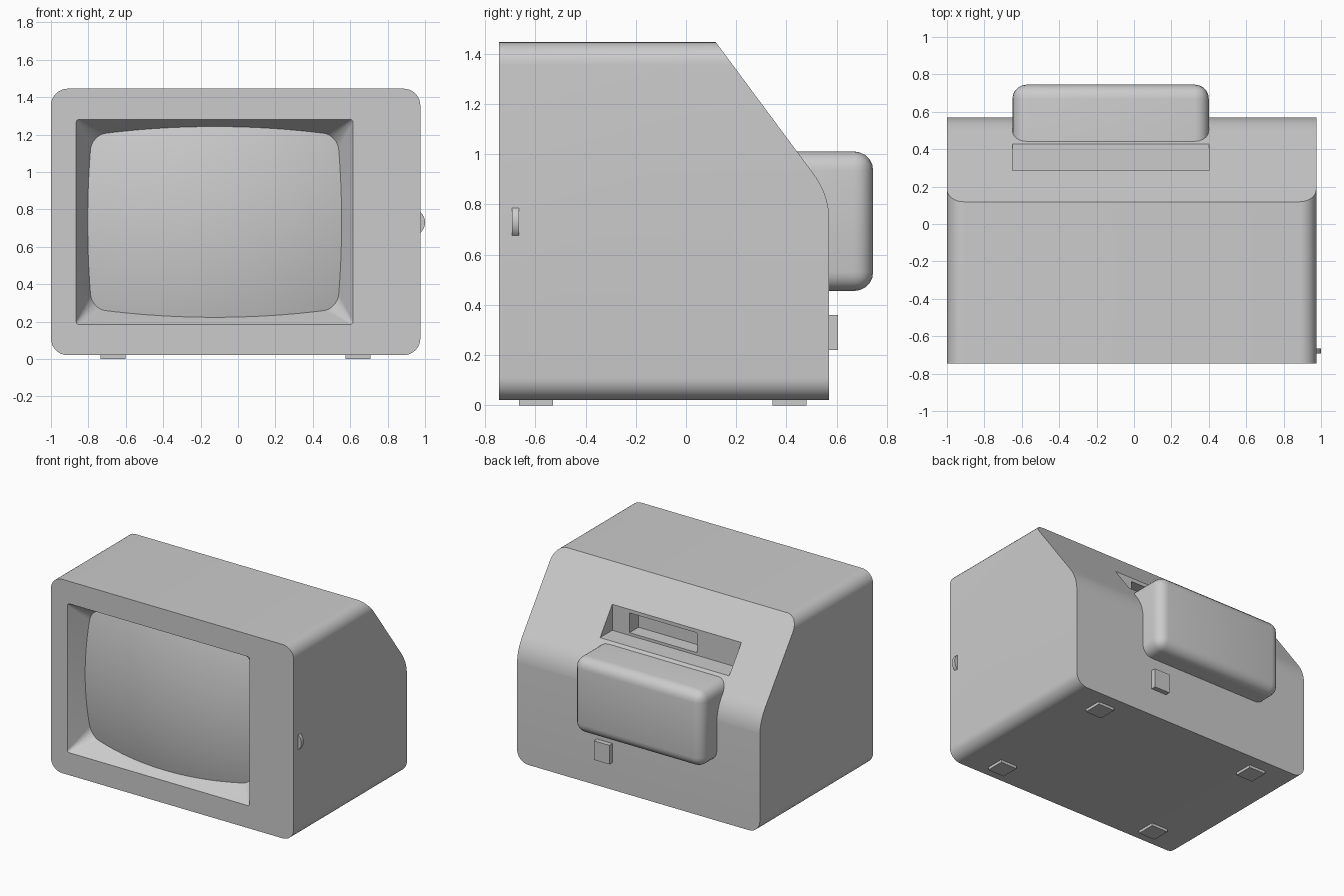
import bpy, bmesh, math
from mathutils import Vector

if "Cube" in bpy.data.objects:
    bpy.data.objects.remove(bpy.data.objects["Cube"], do_unlink=True)

grey = bpy.data.materials.new("light_grey_plastic")
grey.use_nodes = True
grey.diffuse_color = (0.6, 0.6, 0.6, 1)
grey.node_tree.nodes["Principled BSDF"].inputs["Base Color"].default_value = (0.6, 0.6, 0.6, 1)


def finish(name, bm):
    bmesh.ops.recalc_face_normals(bm, faces=bm.faces)
    mesh = bpy.data.meshes.new(name)
    bm.to_mesh(mesh)
    bm.free()
    mesh.materials.append(grey)
    ob = bpy.data.objects.new(name, mesh)
    bpy.context.collection.objects.link(ob)
    return ob


def activate(ob):
    bpy.ops.object.select_all(action='DESELECT')
    ob.select_set(True)
    bpy.context.view_layer.objects.active = ob


def smooth(ob, degrees=30):
    activate(ob)
    bpy.ops.object.shade_smooth_by_angle(angle=math.radians(degrees))


def box(name, x, y, z):
    bm = bmesh.new()
    bmesh.ops.create_cube(bm, size=1)
    for v in bm.verts:
        v.co = [(r[0] + r[1]) / 2 + c * (r[1] - r[0]) for r, c in zip((x, y, z), v.co)]
    return finish(name, bm)


def loft(name, loops):
    """Closed solid through matching loops of points."""
    bm = bmesh.new()
    rings = [[bm.verts.new(p) for p in loop] for loop in loops]
    n = len(rings[0])
    for a, b in zip(rings, rings[1:]):
        for i in range(n):
            j = (i + 1) % n
            bm.faces.new((a[i], a[j], b[j], b[i]))
    bm.faces.new(rings[0])
    bm.faces.new(rings[-1])
    return finish(name, bm)


def rounded_rect(x, z, r, y, inset=0, steps=8):
    """Rounded rectangle facing the front at depth y."""
    x0, x1, z0, z1 = x[0] + inset, x[1] - inset, z[0] + inset, z[1] - inset
    corners = ((x1 - r, z1 - r), (x0 + r, z1 - r), (x0 + r, z0 + r), (x1 - r, z0 + r))
    pts = []
    for q, (cx, cz) in enumerate(corners):
        for k in range(steps + 1):
            a = math.pi / 2 * (q + k / steps)
            pts.append((cx + r * math.cos(a), y, cz + r * math.sin(a)))
    return pts


def boolean(ob, tool, operation):
    mod = ob.modifiers.new("cut", 'BOOLEAN')
    mod.object, mod.operation, mod.solver = tool, operation, 'EXACT'
    activate(ob)
    bpy.ops.object.modifier_apply(modifier=mod.name)
    bpy.data.objects.remove(tool, do_unlink=True)


# Casing: rounded front outline, trimmed by a side profile with a sloping back
FRONT, BACK = -0.745, 0.57
WIDTH, HEIGHT = (-1, 0.975), (0.02, 1.445)
casing = loft("casing", [rounded_rect(WIDTH, HEIGHT, 0.09, y) for y in (FRONT, BACK)])

slope_end, bend, wall_start = Vector((0.505, 0.925)), Vector((BACK, 0.838)), Vector((BACK, 0.74))
profile = [Vector((-1, -1)), Vector((-1, 1.605)), Vector((0, 1.605))]
for k in range(9):
    t = k / 8
    profile.append(slope_end * (1 - t) ** 2 + bend * 2 * t * (1 - t) + wall_start * t ** 2)
profile.append(Vector((BACK, -1)))
for p in profile[-2:]:
    p.x += 0.001
boolean(casing, loft("side_profile", [[(x, p.x, p.y) for p in profile] for x in (-2, 2)]), 'INTERSECT')

# Tapered screen opening
OPEN_X, OPEN_Z = (-0.865, 0.615), (0.185, 1.28)
sections = ((-0.05, -0.026, 0.012), (0, 0, 0.014), (0.25, 0.13, 0.13))
boolean(casing, loft("opening", [rounded_rect(OPEN_X, OPEN_Z, r, FRONT + d, i)
                                 for d, i, r in sections]), 'DIFFERENCE')

# Stepped handle recess in the sloping back
boolean(casing, box("recess", (-0.65, 0.4), (0.285, 0.7), (1.03, 1.4)), 'DIFFERENCE')
boolean(casing, box("inner_recess", (-0.29, 0.26), (0.18, 0.3), (1.05, 1.195)), 'DIFFERENCE')
smooth(casing)

# Bulging screen, its rim sunk into the tapered opening
SCREEN_R, N = 2.3, 32
cx, cz = sum(OPEN_X) / 2, sum(OPEN_Z) / 2
bm = bmesh.new()
bmesh.ops.create_grid(bm, x_segments=N, y_segments=N, size=1)
for v in bm.verts:
    x, z = v.co.x * 0.72, v.co.y * 0.53
    sag = SCREEN_R - math.sqrt(SCREEN_R ** 2 - x * x - z * z)
    v.co = (cx + x, FRONT + 0.015 + sag, cz + z)
screen = finish("screen", bm)
if screen.data.polygons[0].normal.y > 0:
    screen.data.flip_normals()
smooth(screen)

# Rounded housing for the tube neck
housing = box("rear_housing", (-0.65, 0.4), (0.3, 0.745), (0.455, 1.01))
bm = bmesh.new()
bm.from_mesh(housing.data)
edges = [e for e in bm.edges if max(v.co.y for v in e.verts) > 0.7]
bmesh.ops.bevel(bm, geom=edges, offset=0.075, segments=5, profile=0.5, affect='EDGES')
bm.to_mesh(housing.data)
bm.free()
smooth(housing, 40)

# Socket block on the back
box("rear_socket", (0.2, 0.325), (0.5, 0.605), (0.22, 0.36))

# Thumb wheel peeking out of the side
wheel = [(0.927 + 0.073 * math.cos(a), 0.73 + 0.073 * math.sin(a))
         for a in (math.tau * k / 32 for k in range(32))]
smooth(loft("thumb_wheel", [[(x, y, z) for x, z in wheel] for y in (-0.693, -0.665)]))

# Feet
for side, x in (("right", -0.735), ("left", 0.575)):
    for end, y in (("front", -0.665), ("back", 0.345)):
        box(f"{end}_{side}_foot", (x, x + 0.133), (y, y + 0.135), (0, 0.05))
